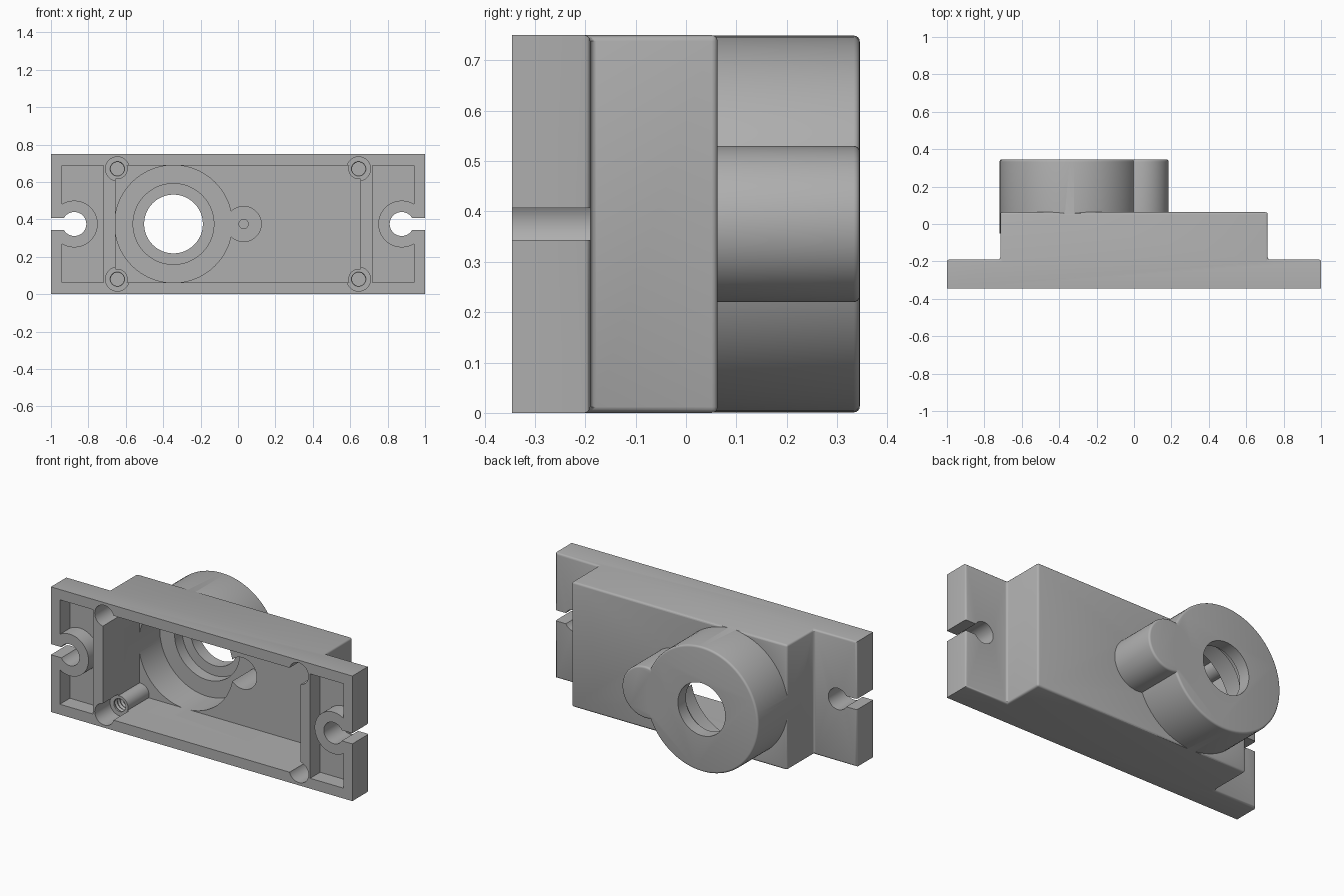
import bpy, bmesh, math
from mathutils import Vector

old = bpy.data.objects.get("Cube")
if old:
    bpy.data.objects.remove(old, do_unlink=True)

FRONT, STEP, BACK, END = -0.345, -0.19, 0.063, 0.345
MID, BORE_X, LUG_X = 0.375, -0.345, 0.03

grey = bpy.data.materials.new("cast grey")
grey.use_nodes = True
grey.diffuse_color = (0.43, 0.43, 0.43, 1)
grey.node_tree.nodes["Principled BSDF"].inputs["Base Color"].default_value = (0.43, 0.43, 0.43, 1)


def make_object(name, bm):
    bmesh.ops.recalc_face_normals(bm, faces=bm.faces)
    mesh = bpy.data.meshes.new(name)
    bm.to_mesh(mesh)
    bm.free()
    mesh.materials.append(grey)
    ob = bpy.data.objects.new(name, mesh)
    bpy.context.collection.objects.link(ob)
    return ob


def box(name, x0, x1, y0, y1, z0, z1):
    bm = bmesh.new()
    bmesh.ops.create_cube(bm, size=1)
    for v in bm.verts:
        v.co = Vector(((x0 + x1) / 2 + v.co.x * (x1 - x0),
                       (y0 + y1) / 2 + v.co.y * (y1 - y0),
                       (z0 + z1) / 2 + v.co.z * (z1 - z0)))
    return make_object(name, bm)


def lathe(name, x, z, rings, sides=64):
    """Closed round solid along y from (radius, y) rings."""
    bm = bmesh.new()
    loops = []
    for r, y in rings:
        loops.append([bm.verts.new((x + r * math.cos(a), y, z + r * math.sin(a)))
                      for a in (math.tau * i / sides for i in range(sides))])
    for a, b in zip(loops, loops[1:]):
        for i in range(sides):
            j = (i + 1) % sides
            bm.faces.new((a[i], a[j], b[j], b[i]))
    bm.faces.new(loops[0])
    bm.faces.new(loops[-1])
    return make_object(name, bm)


def rod(name, x, z, r, y0, y1, sides=64):
    return lathe(name, x, z, [(r, y0), (r, y1)], sides)


def combine(body, tool, operation):
    mod = body.modifiers.new(operation.lower(), 'BOOLEAN')
    mod.operation, mod.solver, mod.object = operation, 'EXACT', tool
    bpy.context.view_layer.objects.active = body
    bpy.ops.object.modifier_apply(modifier=mod.name)
    bpy.data.objects.remove(tool, do_unlink=True)


def add(tool):
    combine(housing, tool, 'UNION')


def cut(tool):
    combine(housing, tool, 'DIFFERENCE')


# Stepped body: mirrored plan profile extruded upward, with soft edges
half = [(1, FRONT), (1, STEP), (0.715, STEP), (0.715, BACK)]
profile = half + [(-x, y) for x, y in reversed(half)]
bm = bmesh.new()
base = bm.faces.new([bm.verts.new((x, y, 0)) for x, y in profile])
top = bmesh.ops.extrude_face_region(bm, geom=[base])["geom"]
for v in top:
    if isinstance(v, bmesh.types.BMVert):
        v.co.z = 0.75
soft = [e for e in bm.edges if min(v.co.y for v in e.verts) > FRONT + 0.01]
bmesh.ops.bevel(bm, geom=soft, offset=0.012, segments=3, profile=0.5, affect='EDGES')
housing = make_object("housing", bm)


# Round boss and side lug on the back, with rounded rims
def boss(name, x, r):
    e = 0.012
    rim = [(r - e + e * math.cos(t), END - e + e * math.sin(t))
           for t in (math.pi / 2 * i / 4 for i in range(5))]
    return lathe(name, x, MID, [(r, -0.05)] + rim, 96)


add(boss("bore_boss", BORE_X, 0.374))
add(boss("side_lug", LUG_X, 0.155))

# Main cavity and stepped bore
cut(box("cavity", -0.655, 0.655, -0.5, 0, 0.062, 0.688))
cut(rod("bore_pocket", BORE_X, MID, 0.314, -0.1, 0.2, 96))
cut(rod("lug_pocket", LUG_X, MID, 0.094, -0.1, 0.2))
cut(rod("bearing_seat", BORE_X, MID, 0.216, -0.1, 0.27, 96))
cut(rod("shaft_hole", BORE_X, MID, 0.157, -0.1, 0.5, 96))
cut(rod("lug_pin_hole", LUG_X, MID, 0.025, 0.1, 0.28, 24))

# Threaded posts under round corner recesses
for sx in (-1, 1):
    for z in (0.08, 0.67):
        x = sx * 0.645
        add(rod("screw_post", x, z, 0.055, -0.22, 0.02, 40))
        cut(rod("post_recess", x, z, 0.064, -0.5, -0.2, 40))
        thread = [(0.043 if i % 2 else 0.036, -0.22 + 0.0125 * i) for i in range(17)]
        cut(lathe("thread", x, z, thread, 32))

# Flange pockets that leave a round pad, and keyhole mounting slots
for sx in (-1, 1):
    x0, x1 = sorted((sx * 0.94, sx * 0.72))
    pocket = box("flange_pocket", x0, x1, -0.5, -0.25, 0.062, 0.688)
    combine(pocket, rod("pad", sx * 0.875, MID, 0.125, -0.6, 0), 'DIFFERENCE')
    cut(pocket)
    cut(rod("mount_hole", sx * 0.875, MID, 0.064, -0.5, 0))
    x0, x1 = sorted((sx * 0.875, sx * 1.1))
    cut(box("mount_slot", x0, x1, -0.5, 0, MID - 0.032, MID + 0.032))

# Smooth round surfaces, keep sharp edges
bpy.ops.object.select_all(action='DESELECT')
housing.select_set(True)
bpy.context.view_layer.objects.active = housing
bpy.ops.object.shade_smooth_by_angle(angle=math.radians(32))
